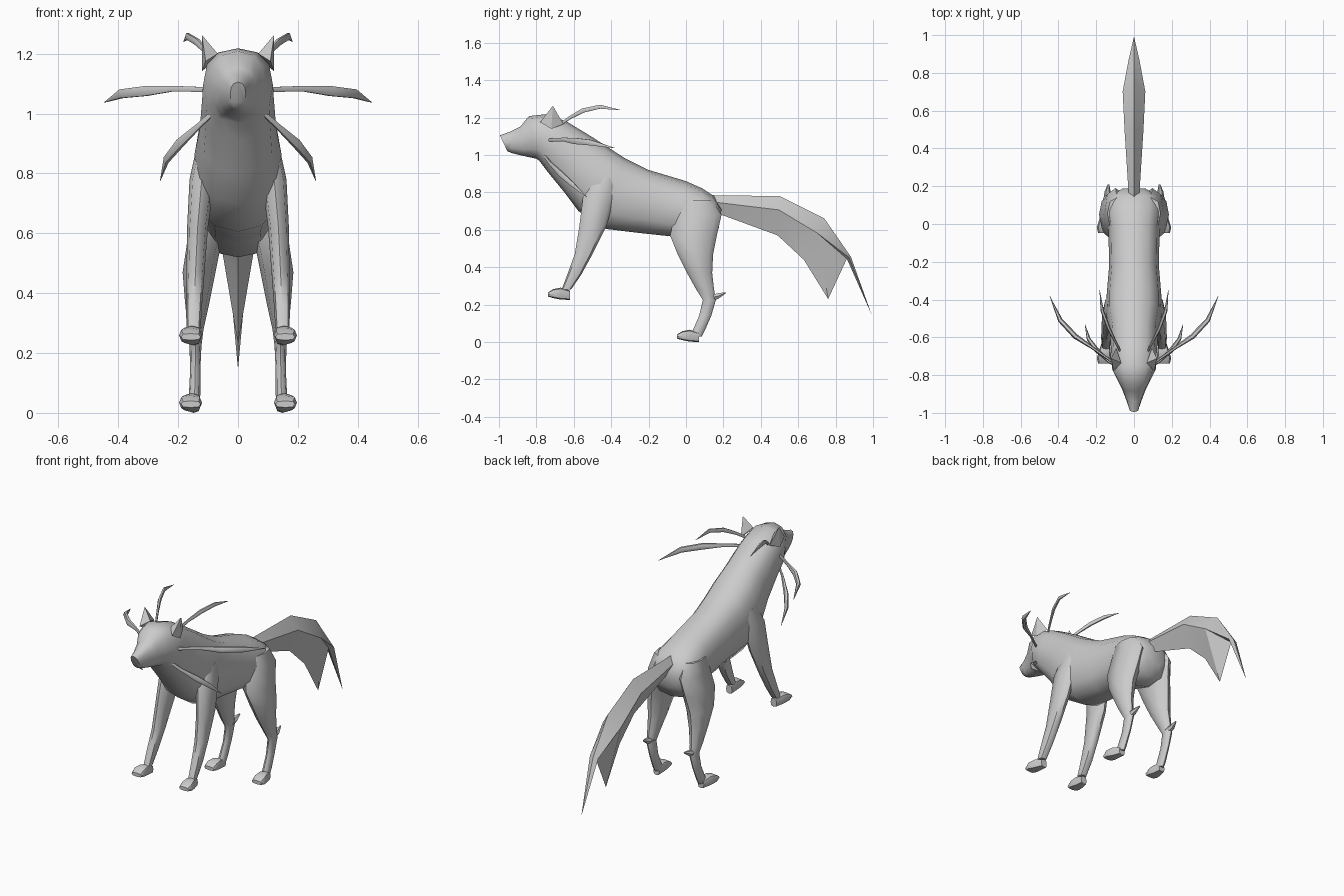
import bpy, bmesh, math
from mathutils import Vector

fur = bpy.data.materials.new("grey_fur")
fur.diffuse_color = (0.6, 0.6, 0.6, 1)


def finish(name, bm, angle):
    bmesh.ops.remove_doubles(bm, verts=bm.verts, dist=0.0002)
    bmesh.ops.recalc_face_normals(bm, faces=bm.faces)
    me = bpy.data.meshes.new(name)
    bm.to_mesh(me)
    bm.free()
    me.materials.append(fur)
    ob = bpy.data.objects.new(name, me)
    bpy.context.collection.objects.link(ob)
    bpy.ops.object.select_all(action='DESELECT')
    ob.select_set(True)
    bpy.context.view_layer.objects.active = ob
    bpy.ops.object.shade_smooth_by_angle(angle=math.radians(angle))
    return ob


def loft(name, rings, angle=50):
    """Skin a list of equal-length point rings and cap both ends."""
    bm = bmesh.new()
    vs = [[bm.verts.new(p) for p in r] for r in rings]
    n = len(vs[0])
    for a, b in zip(vs, vs[1:]):
        for i in range(n):
            j = (i + 1) % n
            bm.faces.new((a[i], a[j], b[j], b[i]))
    bm.faces.new(vs[0])
    bm.faces.new(vs[-1])
    return finish(name, bm, angle)


def oval(c, u, v, n=12, e=2.4):
    """Rounded-square ring around c with half axes u and v."""
    pts = []
    for i in range(n):
        t = 2 * math.pi * i / n
        p, q = math.cos(t), math.sin(t)
        p = math.copysign(abs(p) ** (2 / e), p)
        q = math.copysign(abs(q) ** (2 / e), q)
        pts.append(Vector(c) + Vector(u) * p + Vector(v) * q)
    return pts


# Head, neck and trunk: top y, top z, bottom y, bottom z, half width
trunk = [
    (-0.995, 1.105, -0.955, 1.02, 0.026), (-0.94, 1.125, -0.93, 1.01, 0.04),
    (-0.885, 1.152, -0.87, 0.995, 0.062), (-0.84, 1.208, -0.80, 0.98, 0.09),
    (-0.75, 1.218, -0.785, 0.97, 0.117), (-0.64, 1.18, -0.74, 0.91, 0.12),
    (-0.50, 1.095, -0.65, 0.80, 0.128), (-0.40, 1.03, -0.575, 0.70, 0.145),
    (-0.33, 0.985, -0.43, 0.605, 0.145), (-0.2, 0.92, -0.25, 0.583, 0.132),
    (0.0, 0.86, -0.08, 0.565, 0.135), (0.09, 0.82, 0.05, 0.52, 0.148),
    (0.15, 0.78, 0.14, 0.54, 0.135), (0.19, 0.71, 0.175, 0.61, 0.07),
]
loft("body", [oval((0, (a + c) / 2, (b + d) / 2), (w, 0, 0),
                   (0, (a - c) / 2, (b - d) / 2)) for a, b, c, d, w in trunk], 60)

# Legs: y front, y back, z, x inner, x outer
front_leg = [
    (-0.50, -0.36, 0.88, 0.07, 0.14), (-0.55, -0.38, 0.78, 0.08, 0.162),
    (-0.57, -0.425, 0.62, 0.10, 0.17), (-0.595, -0.50, 0.47, 0.112, 0.172),
    (-0.635, -0.56, 0.36, 0.12, 0.174), (-0.665, -0.615, 0.28, 0.125, 0.172),
]
hind_leg = [
    (-0.03, 0.14, 0.76, 0.04, 0.14), (-0.06, 0.19, 0.68, 0.04, 0.155),
    (-0.085, 0.165, 0.57, 0.055, 0.17), (-0.045, 0.145, 0.47, 0.075, 0.185),
    (0.005, 0.14, 0.37, 0.095, 0.177), (0.055, 0.15, 0.28, 0.115, 0.168),
    (0.09, 0.16, 0.225, 0.122, 0.162), (0.07, 0.135, 0.14, 0.126, 0.16),
    (0.035, 0.10, 0.06, 0.126, 0.164), (0.02, 0.085, 0.03, 0.128, 0.162),
]
# Paw: y, z bottom, z top, x inner, x outer, measured from its heel
paw = [(0.0, 0.0, 0.05, 0.128, 0.168), (-0.05, 0.002, 0.066, 0.124, 0.185),
       (-0.09, 0.01, 0.058, 0.12, 0.197), (-0.118, 0.018, 0.04, 0.125, 0.19)]
# Streamers: path points with half width
streamers = {
    "brow_streamer": [(0.075, -0.67, 1.165, 0.008), (0.10, -0.62, 1.20, 0.009),
                      (0.135, -0.55, 1.238, 0.013), (0.168, -0.46, 1.258, 0.012),
                      (0.182, -0.35, 1.24, 0.001)],
    "cheek_streamer": [(0.10, -0.74, 1.08, 0.009), (0.22, -0.655, 1.083, 0.011),
                       (0.31, -0.595, 1.075, 0.019), (0.39, -0.51, 1.066, 0.017),
                       (0.447, -0.38, 1.037, 0.001)],
    "throat_streamer": [(0.07, -0.77, 1.015, 0.008), (0.13, -0.73, 0.96, 0.010),
                        (0.195, -0.67, 0.90, 0.017), (0.24, -0.61, 0.845, 0.014),
                        (0.26, -0.53, 0.775, 0.001)],
}

for side, s in (("left", 1), ("right", -1)):
    for nm, leg in (("front_leg", front_leg), ("hind_leg", hind_leg)):
        loft(f"{nm}_{side}", [oval((s * (p + q) / 2, (a + b) / 2, z), ((q - p) / 2, 0, 0),
                                   (0, (b - a) / 2, 0), 8) for a, b, z, p, q in leg])
    for nm, y0, z0 in (("front_paw", -0.62, 0.225), ("hind_paw", 0.07, 0.0)):
        loft(f"{nm}_{side}", [oval((s * (p + q) / 2, y0 + y, z0 + (a + b) / 2),
                                   ((q - p) / 2, 0, 0), (0, 0, (b - a) / 2), 8, 3)
                              for y, a, b, p, q in paw], 40)

    # Spur behind the hock
    loft(f"hock_spur_{side}", [oval((s * x, y, z), (w, 0, 0), (0, 0, h), 6, 2)
                               for x, y, z, w, h in ((0.14, 0.12, 0.235, 0.02, 0.016),
                                                     (0.14, 0.17, 0.245, 0.017, 0.018),
                                                     (0.135, 0.21, 0.262, 0.004, 0.005))], 30)

    # Ear
    tip = Vector((s * 0.121, -0.712, 1.263))
    base = [Vector((s * x, y, z)) for x, y, z in
            ((0.068, -0.735, 1.20), (0.108, -0.78, 1.175),
             (0.121, -0.72, 1.14), (0.095, -0.655, 1.165))]
    loft(f"ear_{side}", [base, [tip + (b - tip) * 0.01 for b in base]], 30)

    # Long curved streamers
    for nm, path in streamers.items():
        pts = [Vector((s * p[0], p[1], p[2])) for p in path]
        rings = []
        for i, p in enumerate(pts):
            t = (pts[min(i + 1, len(pts) - 1)] - pts[max(i - 1, 0)]).normalized()
            across = t.cross(Vector((0, 0, 1))).normalized()
            up = across.cross(t)
            w = path[i][3]
            rings.append(oval(p, across * w * 0.75, up * w, 6, 2))
        loft(f"{nm}_{side}", rings)

# Forked tail: ridge, flank and lower edge stations
bm = bmesh.new()


def V(x, y, z):
    return bm.verts.new((x, y, z))


stations = [(0.13, 0.785, 0.19, 0.68, 0.028), (0.50, 0.78, 0.49, 0.57, 0.05),
            (0.74, 0.66, 0.63, 0.44, 0.06)]
rows = []
for ty, tz, by, bz, w in stations:
    my, mz = ty + (by - ty) * 0.35, tz + (bz - tz) * 0.35
    rows.append((V(0, ty, tz), V(w, my, mz), V(0, by, bz), V(-w, my, mz)))
for a, b in zip(rows, rows[1:]):
    for i in range(4):
        j = (i + 1) % 4
        bm.faces.new((a[i], a[j], b[j], b[i]))
bm.faces.new(rows[0])
top, right, low, left = rows[-1]
ridge, notch = V(0, 0.882, 0.455), V(0, 0.86, 0.445)
low_tip, end_tip = V(0, 0.76, 0.23), V(0, 0.993, 0.145)
for flank, sx in ((right, 1), (left, -1)):
    bend = V(sx * 0.028, 0.872, 0.452)
    bm.faces.new((top, flank, bend, ridge))
    bm.faces.new((flank, notch, bend))
    bm.faces.new((flank, low_tip, notch))
    bm.faces.new((flank, low, low_tip))
    bm.faces.new((ridge, bend, end_tip))
    bm.faces.new((bend, notch, end_tip))
finish("tail", bm, 35)
